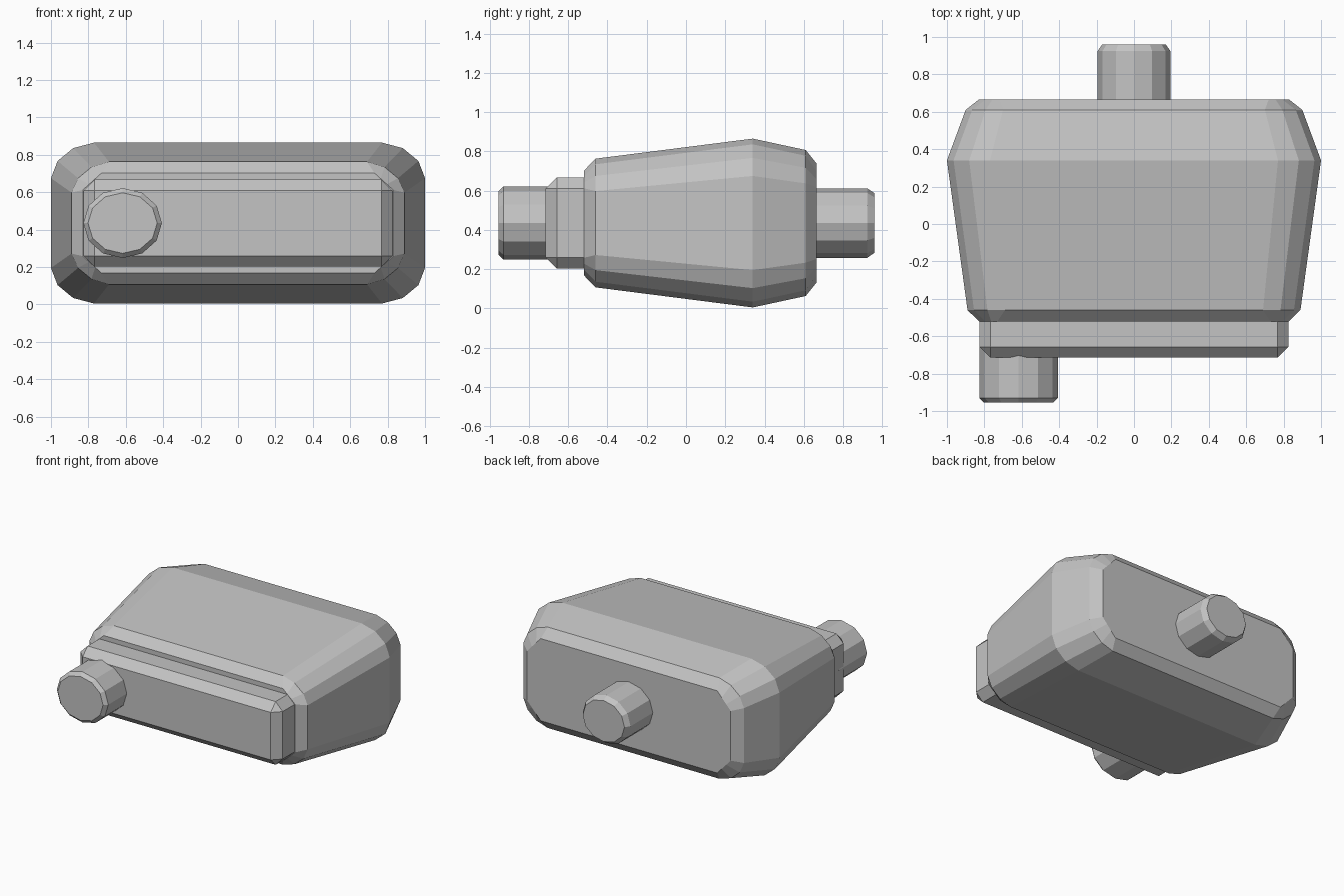
import bpy, bmesh, math
from mathutils import Matrix

cube = bpy.data.objects.get("Cube")
if cube:
    bpy.data.objects.remove(cube, do_unlink=True)

# Single plain grey for every part
grey = bpy.data.materials.new("plain grey")
grey.use_nodes = True
GREY = (0.55, 0.55, 0.55, 1)
grey.diffuse_color = GREY
grey.node_tree.nodes["Principled BSDF"].inputs["Base Color"].default_value = GREY

MID_Z = 0.435


def finish(bm, name):
    bmesh.ops.recalc_face_normals(bm, faces=bm.faces)
    mesh = bpy.data.meshes.new(name)
    bm.to_mesh(mesh)
    bm.free()
    mesh.materials.append(grey)
    obj = bpy.data.objects.new(name, mesh)
    bpy.context.collection.objects.link(obj)
    return obj


def section(y, hx, hz, cx, cz, bulge):
    """Rectangle in xz with three-segment corners; bulge 0 gives a straight cut."""
    corner = []
    for t in (0, 1 / 3, 2 / 3, 1):
        a = t * math.pi / 2
        u = (1 - t) * (1 - bulge) + math.cos(a) * bulge
        v = t * (1 - bulge) + math.sin(a) * bulge
        corner.append((hx - cx + cx * u, hz - cz + cz * v))
    right = corner + [(-x, z) for x, z in reversed(corner)]
    ring = right + [(-x, -z) for x, z in right]
    return [(x, y, MID_Z + z) for x, z in ring]


def loft(name, sections):
    bm = bmesh.new()
    rings = [[bm.verts.new(p) for p in section(*s)] for s in sections]
    for a, b in zip(rings, rings[1:]):
        for i in range(len(a)):
            j = (i + 1) % len(a)
            bm.faces.new((a[i], a[j], b[j], b[i]))
    bm.faces.new(rings[0])
    bm.faces.new(rings[-1])
    return finish(bm, name)


def stub(name, x, rx, rz, y_root, y_tip, chamfer):
    """Twelve-sided oval peg along y with a chamfered tip."""
    bm = bmesh.new()
    direction = 1 if y_tip > y_root else -1
    rings = []
    for y, inset in ((y_root, 0), (y_tip - direction * chamfer, 0), (y_tip, 0.025)):
        rings.append([bm.verts.new((x + (rx - inset) * math.cos(i * math.pi / 6), y,
                                    MID_Z + (rz - inset) * math.sin(i * math.pi / 6)))
                      for i in range(12)])
    for a, b in zip(rings, rings[1:]):
        for i in range(12):
            j = (i + 1) % 12
            bm.faces.new((a[i], a[j], b[j], b[i]))
    bm.faces.new(rings[0])
    bm.faces.new(rings[-1])
    return finish(bm, name)


# Main body: flares toward the back, then closes with a bevelled end
loft("main_body", [
    (-0.52, 0.83, 0.267, 0.10, 0.09, 0),
    (-0.46, 0.89, 0.328, 0.20, 0.165, 0.8),
    (0.34, 1.00, 0.43, 0.23, 0.19, 0.9),
    (0.61, 0.90, 0.372, 0.20, 0.17, 0.8),
    (0.665, 0.83, 0.303, 0.11, 0.12, 0),
])

# Front collar: bevelled block
bm = bmesh.new()
bmesh.ops.create_cube(bm, size=1, matrix=Matrix.Translation((0, -0.565, MID_Z))
                      @ Matrix.Diagonal((1.65, 0.30, 0.466, 1)))
bmesh.ops.bevel(bm, geom=bm.edges[:], offset=0.058, segments=1, affect='EDGES')
finish(bm, "front_collar")

# Pegs at the front right and the back centre
stub("front_peg", -0.617, 0.21, 0.187, -0.60, -0.955, 0.025)
stub("back_peg", 0, 0.195, 0.177, 0.60, 0.96, 0.036)
